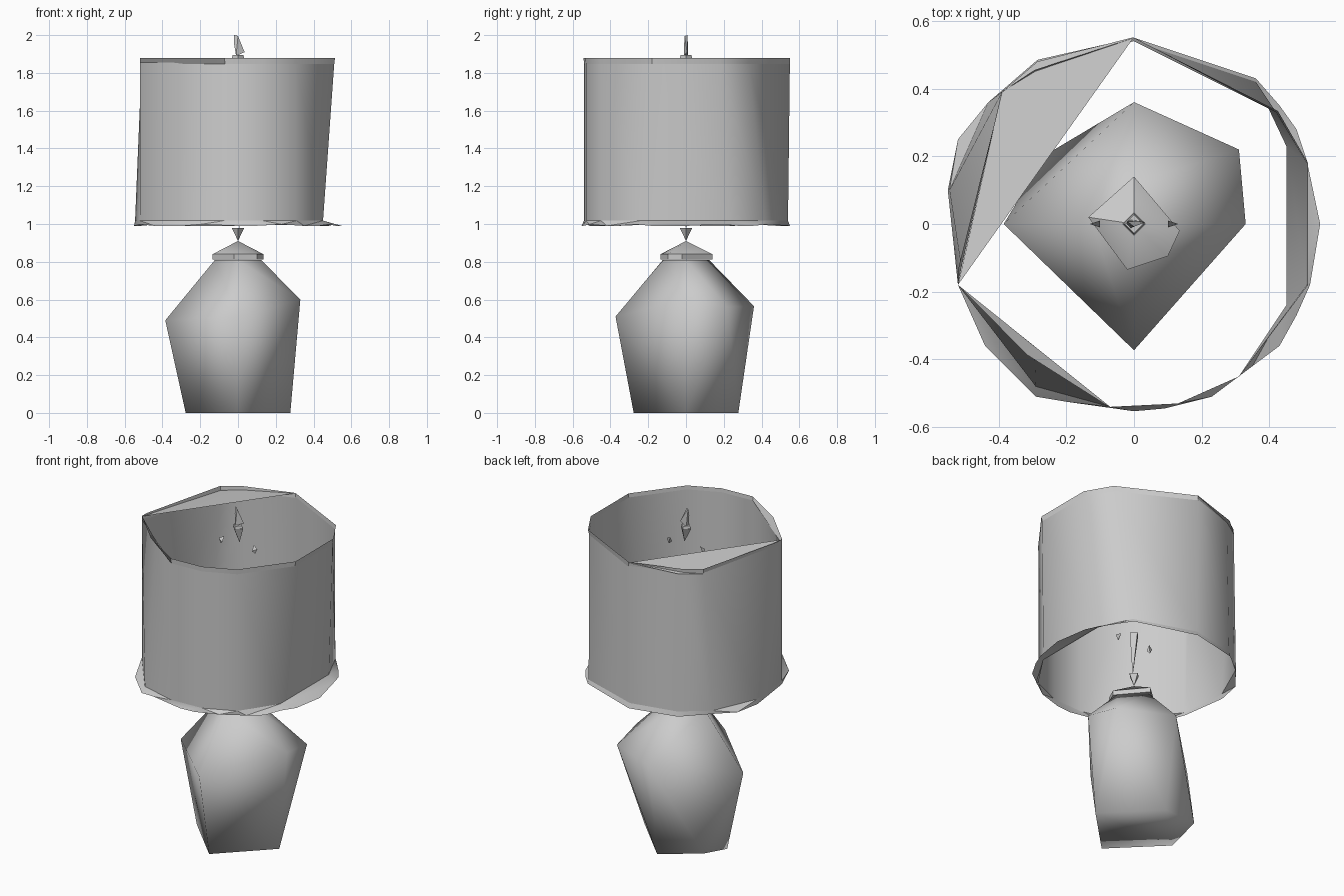
import bpy, bmesh
from mathutils import Vector

cube = bpy.data.objects.get("Cube")
if cube:
    bpy.data.objects.remove(cube, do_unlink=True)

grey = bpy.data.materials.new("plain_grey")
grey.use_nodes = True
GREY = (0.6, 0.6, 0.6, 1)
grey.diffuse_color = GREY
grey.node_tree.nodes["Principled BSDF"].inputs["Base Color"].default_value = GREY


def finish(name, bm, angle=None):
    bmesh.ops.recalc_face_normals(bm, faces=bm.faces)
    mesh = bpy.data.meshes.new(name)
    bm.to_mesh(mesh)
    bm.free()
    mesh.materials.append(grey)
    obj = bpy.data.objects.new(name, mesh)
    bpy.context.collection.objects.link(obj)
    bpy.ops.object.select_all(action="DESELECT")
    obj.select_set(True)
    bpy.context.view_layer.objects.active = obj
    if angle is None:
        bpy.ops.object.shade_smooth()
    else:
        bpy.ops.object.shade_smooth_by_angle(angle=angle)
    return obj


def hull(name, points, angle=None):
    """Faceted solid wrapped round a few corner points."""
    bm = bmesh.new()
    for p in points:
        bm.verts.new(p)
    bmesh.ops.convex_hull(bm, input=bm.verts)
    return finish(name, bm, angle)


def band(name, loop_a, loop_b, angle=None):
    """Open skin between two closed loops, which may differ in length."""
    bm = bmesh.new()
    edges = []
    for loop in (loop_a, loop_b):
        ring = [bm.verts.new(p) for p in loop]
        edges += [bm.edges.new(pair) for pair in zip(ring, ring[1:] + ring[:1])]
    if len(loop_a) == len(loop_b):
        bm.verts.ensure_lookup_table()
        n = len(loop_a)
        for i in range(n):
            j = (i + 1) % n
            bm.faces.new([bm.verts[k] for k in (i, j, n + j, n + i)])
    else:
        bmesh.ops.bridge_loops(bm, edges=edges)
    return finish(name, bm, angle)


def level(points, z, ripple=0):
    return [Vector((x, y, z + ripple * (i % 3 == 1))) for i, (x, y) in enumerate(points)]


def diamond(r, z):
    return [(r, 0, z), (0, r, z), (-r, 0, z), (0, -r, z)]


# Lamp body: square foot with one cut corner, irregular shoulder, narrow neck
shoulder = [(0.33, 0, 0.6), (0.31, 0.22, 0.56), (0, 0.36, 0.565),
            (-0.385, 0, 0.49), (0, -0.373, 0.51)]
cut_corner = [(-0.26, 0.205, 0.045)]
hull("lamp_body", diamond(0.277, 0) + cut_corner + shoulder + diamond(0.122, 0.81))

# Collar with a pointed cap
collar = [(0, 0.14), (-0.135, 0.02), (-0.02, -0.135), (0.1, -0.095), (0.135, -0.02)]
hull("neck_collar", level(collar, 0.812) + level(collar, 0.84) + [Vector((0, 0, 0.91))], 0.7)

# Socket: inverted cone and slim stem
hull("socket_cone", diamond(0.033, 0.98) + [(0, 0, 0.91)], 0.7)
hull("socket_stem", diamond(0.03, 1.24) + [(0.01, 0, 0.97)], 0.7)

# Clips at the bottom and top of the harp
for label, z in (("lower", 1.19), ("upper", 1.78)):
    for side, sx in (("left", 1), ("right", -1)):
        hull(f"{label}_clip_{side}", [(sx * 0.13, 0, z), (sx * 0.1, 0.01, z + 0.015),
             (sx * 0.1, -0.01, z - 0.015), (sx * 0.115, 0, z - 0.03)], 0.7)

# Shade wall
top = [(0, 0.55), (0.42, 0.33), (0.51, 0.18), (0.51, -0.18), (0.31, -0.45), (0.13, -0.53),
       (-0.07, -0.54), (-0.295, -0.36), (-0.52, -0.18), (-0.51, -0.13), (-0.39, 0.39),
       (-0.29, 0.45)]
bottom = [(0, 0.54), (0.36, 0.42), (0.45, 0.23), (0.45, -0.24), (0.31, -0.45), (0.13, -0.53),
          (-0.07, -0.54), (-0.29, -0.48), (-0.52, -0.18), (-0.545, 0.1), (-0.43, 0.36),
          (-0.28, 0.48)]
band("shade_wall", level(bottom, 1.015), level(top, 1.855))

# Uneven bottom rim flaring outward
flare = [(0, 0.55), (0.36, 0.43), (0.43, 0.35), (0.48, 0.28), (0.51, 0.19), (0.55, 0),
         (0.52, -0.18), (0.48, -0.27), (0.43, -0.36), (0.35, -0.42), (0.23, -0.51),
         (0.09, -0.545), (0, -0.553), (-0.2, -0.525), (-0.29, -0.51), (-0.44, -0.36),
         (-0.52, -0.18), (-0.55, 0.1), (-0.52, 0.25), (-0.43, 0.36), (-0.285, 0.485)]
band("shade_bottom_rim", level(bottom, 1.018), level(flare, 0.99, 0.008), 0.6)

# Top rim, eased partway towards a circle
lip = []
for x, y in top:
    p = Vector((x, y))
    lip.append(p.lerp(p.normalized() * 0.55, 0.4))
band("shade_top_rim", level(top, 1.848), level(lip, 1.878), 0.6)

# Flat web bridging one side of the top opening
bm = bmesh.new()
web = [bm.verts.new(p) for p in ((0, 0.552, 1.875), (-0.52, -0.18, 1.875),
       (-0.39, 0.39, 1.85), (-0.285, 0.48, 1.855))]
bm.faces.new((web[0], web[3], web[1]))
bm.faces.new((web[3], web[2], web[1]))
finish("shade_top_web", bm, 0.1)

# Finial: button, leaning tip and pin below
hull("finial_button", diamond(0.032, 1.88) + diamond(0.028, 1.895), 0.6)
hull("finial_tip", [(-0.02, 0.008, 2.0), (0, -0.008, 1.995), (0.035, 0.006, 1.91),
     (-0.01, 0.012, 1.89), (-0.01, -0.012, 1.89), (-0.022, 0, 1.96)], 0.6)
hull("finial_pin", diamond(0.035, 1.88) + [(0.01, 0, 1.79)], 0.6)
